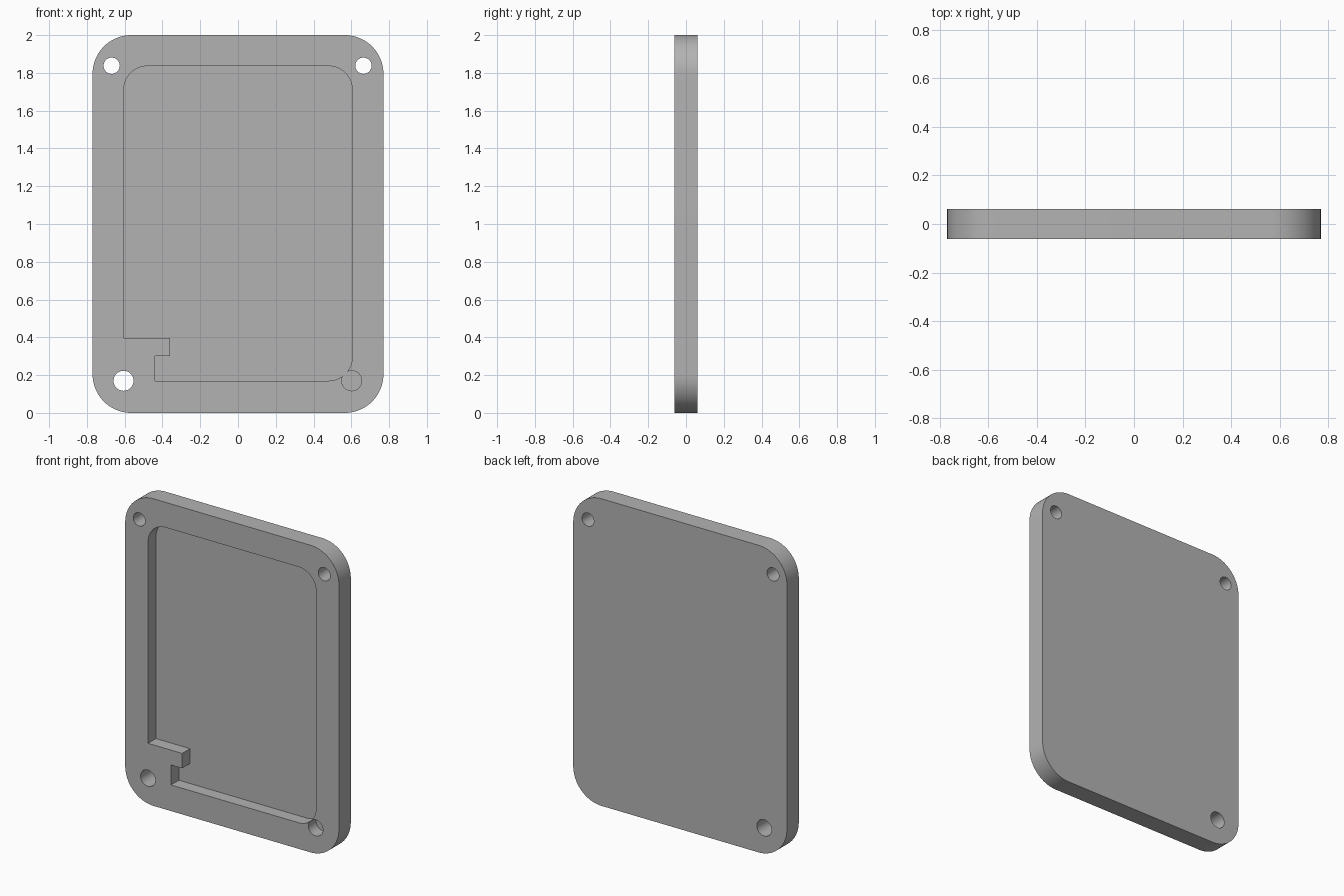
import bpy
import bmesh
from math import sin, cos, pi, radians

if "Cube" in bpy.data.objects:
    bpy.data.objects.remove(bpy.data.objects["Cube"])

HALF_T = 0.061          # half the plate thickness
FLOOR_Y = 0.02          # depth reached by the pocket and the blind hole

grey = bpy.data.materials.new("plain grey")
grey.use_nodes = True
colour = (0.45, 0.45, 0.45, 1)
grey.diffuse_color = colour
grey.node_tree.nodes["Principled BSDF"].inputs["Base Color"].default_value = colour


def arc(cx, cz, r, start, end, steps):
    """Points on an arc in the xz plane, angles in degrees."""
    angles = [radians(start + (end - start) * i / steps) for i in range(steps + 1)]
    return [(cx + r * cos(a), cz + r * sin(a)) for a in angles]


def circle(cx, cz, r):
    return arc(cx, cz, r, 0, 360, 48)[:-1]


def prism(name, points, y0, y1):
    """Extrude an xz outline from y0 to y1."""
    bm = bmesh.new()
    face = bm.faces.new([bm.verts.new((x, y0, z)) for x, z in points])
    ext = bmesh.ops.extrude_face_region(bm, geom=[face])
    moved = [v for v in ext["geom"] if isinstance(v, bmesh.types.BMVert)]
    bmesh.ops.translate(bm, verts=moved, vec=(0, y1 - y0, 0))
    bmesh.ops.recalc_face_normals(bm, faces=bm.faces)
    mesh = bpy.data.meshes.new(name)
    bm.to_mesh(mesh)
    bm.free()
    mesh.materials.append(grey)
    obj = bpy.data.objects.new(name, mesh)
    bpy.context.collection.objects.link(obj)
    return obj


# Rounded plate
W, H, R = 0.77, 2.0, 0.205
outline = (arc(W - R, R, R, -90, 0, 20) + arc(W - R, H - R, R, 0, 90, 20)
           + arc(R - W, H - R, R, 90, 180, 20) + arc(R - W, R, R, 180, 270, 20))
plate = prism("cover_plate", outline, -HALF_T, HALF_T)

# Pocket outline: three rounded corners and a stepped notch
PX, LOW, TOP, PR = 0.605, 0.17, 1.836, 0.125
pocket = (arc(PX - PR, LOW + PR, PR, -90, 0, 16) + arc(PX - PR, TOP - PR, PR, 0, 90, 16)
          + arc(PR - PX, TOP - PR, PR, 90, 180, 16)
          + [(-PX, 0.397), (-0.36, 0.397), (-0.36, 0.3), (-0.44, 0.3), (-0.44, LOW)])

# Pocket, three through holes and one blind hole
cutters = [
    prism("pocket_cutter", pocket, -0.2, FLOOR_Y),
    prism("top_right_hole_cutter", circle(-0.669, 1.838, 0.043), -0.2, 0.2),
    prism("top_left_hole_cutter", circle(0.664, 1.838, 0.043), -0.2, 0.2),
    prism("bottom_right_hole_cutter", circle(-0.606, LOW, 0.053), -0.2, 0.2),
    prism("bottom_left_blind_cutter", circle(0.602, LOW, 0.053), -0.2, FLOOR_Y),
]

bpy.ops.object.select_all(action="DESELECT")
plate.select_set(True)
bpy.context.view_layer.objects.active = plate
for cutter in cutters:
    cutter.hide_render = True
    mod = plate.modifiers.new(cutter.name, "BOOLEAN")
    mod.operation = "DIFFERENCE"
    mod.solver = "EXACT"
    mod.object = cutter
    bpy.ops.object.modifier_apply(modifier=mod.name)
    bpy.data.objects.remove(cutter)

bpy.ops.object.shade_smooth_by_angle(angle=radians(30))
